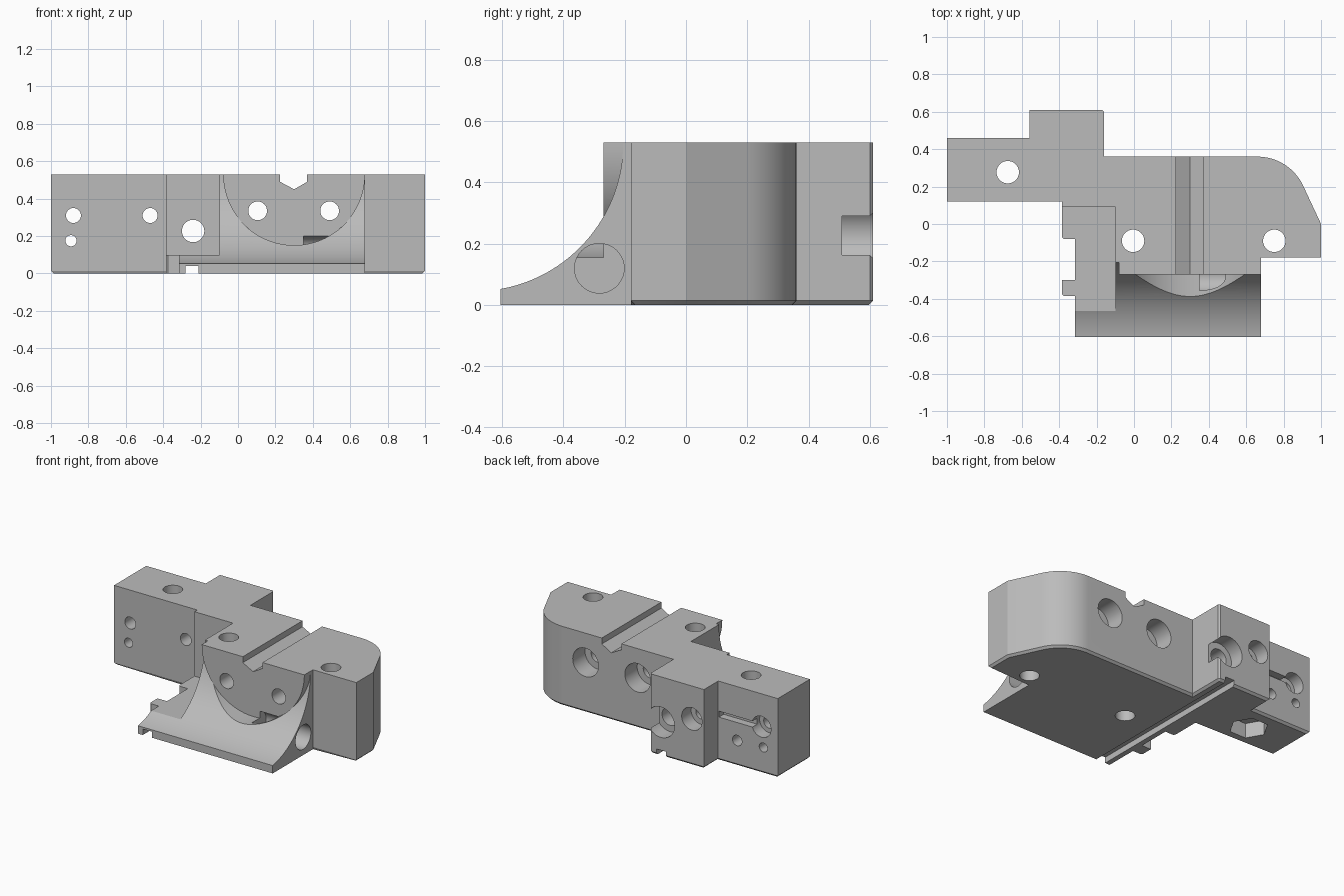
import bpy, bmesh
from math import sin, cos, pi, radians

cube = bpy.data.objects.get("Cube")
if cube:
    bpy.data.objects.remove(cube, do_unlink=True)

TOP = 0.53

grey = bpy.data.materials.new("machined_grey")
grey.use_nodes = True
colour = (0.5, 0.5, 0.5, 1)
grey.diffuse_color = colour
grey.node_tree.nodes["Principled BSDF"].inputs["Base Color"].default_value = colour


def arc(cu, cv, r, start, end, n):
    """Points on an arc, angles in degrees."""
    steps = [radians(start + (end - start) * i / n) for i in range(n + 1)]
    return [(cu + r * cos(t), cv + r * sin(t)) for t in steps]


def prism(name, pts, axis, a, b, chamfer=None):
    """Extrude a 2D profile along an axis from a to b."""
    place = {"x": lambda u, v, w: (w, u, v),
             "y": lambda u, v, w: (u, w, v),
             "z": lambda u, v, w: (u, v, w)}[axis]
    bm = bmesh.new()
    low = [bm.verts.new(place(u, v, a)) for u, v in pts]
    high = [bm.verts.new(place(u, v, b)) for u, v in pts]
    bm.faces.new(low)
    bm.faces.new(high)
    for i in range(len(pts)):
        j = (i + 1) % len(pts)
        bm.faces.new((low[i], low[j], high[j], high[i]))
    bmesh.ops.recalc_face_normals(bm, faces=bm.faces)
    if chamfer:
        edges = [e for e in bm.edges if chamfer(e)]
        bmesh.ops.bevel(bm, geom=edges, offset=0.014, segments=1,
                        affect="EDGES", clamp_overlap=True)
    mesh = bpy.data.meshes.new(name)
    bm.to_mesh(mesh)
    bm.free()
    mesh.materials.append(grey)
    obj = bpy.data.objects.new(name, mesh)
    bpy.context.collection.objects.link(obj)
    return obj


def combine(tool, operation="DIFFERENCE"):
    """Apply a boolean to the body and discard the tool."""
    tool.hide_render = True
    mod = body.modifiers.new("shape", "BOOLEAN")
    mod.operation = operation
    mod.solver = "EXACT"
    mod.object = tool
    bpy.context.view_layer.objects.active = body
    bpy.ops.object.modifier_apply(modifier=mod.name)
    bpy.data.objects.remove(tool, do_unlink=True)


def box(name, x0, x1, y0, y1, z0, z1):
    return prism(name, [(x0, y0), (x1, y0), (x1, y1), (x0, y1)], "z", z0, z1)


def drill(axis, u, v, r, a, b, sides=40):
    combine(prism("drill", arc(u, v, r, 0, 360, sides)[:-1], axis, a, b))


# Plan outline of the whole block, with a chamfered lower rim
outline = [(-1, 0.12), (-0.385, 0.12), (-0.385, -0.07), (-0.375, -0.08),
           (-0.315, -0.08), (-0.315, -0.3), (-0.385, -0.3), (-0.385, -0.375),
           (-0.375, -0.385), (-0.315, -0.385), (-0.315, -0.605),
           (0.68, -0.605), (0.68, -0.18), (1, -0.18), (1, 0)]
outline += arc(0.66, 0.09, 0.27, 25, 90, 20)
outline += [(-0.16, 0.36), (-0.16, 0.6), (-0.17, 0.61), (-0.56, 0.61),
            (-0.56, 0.46), (-1, 0.46)]


def lower_rim(edge):
    a, b = (v.co for v in edge.verts)
    front_plate = (a.y + b.y) / 2 < 0.1 and (a.x + b.x) / 2 < 0.7
    return max(a.z, b.z) < 0.001 and not front_plate


body = prism("clamp_body", outline, "z", 0, TOP, lower_rim)

# Left pocket and concave front slope
combine(box("pocket", -0.5, -0.1, -0.8, 0.09, 0.1, 0.7))
combine(prism("slope", arc(-0.69, TOP, 0.485, 0, 360, 160)[:-1], "x", -0.6, 0.9))

# Half-round boss, flat at the front, and the matching recess below it
half_disc = arc(0.3, TOP, 0.379, 180, 360, 56)
combine(prism("boss", half_disc, "y", -0.27, -0.12), "UNION")
recess = [(-0.079, 0.7)] + half_disc + [(0.679, 0.7)]
combine(prism("recess", recess, "y", -0.8, -0.27))

# V-bottomed channel across the top
combine(prism("channel", [(0.225, 0.7), (0.225, 0.49), (0.3, 0.45),
                          (0.37, 0.49), (0.37, 0.7)], "y", -0.5, 0.5))

# Keyway along the underside
combine(box("keyway", -0.28, -0.21, -0.8, 0.8, -0.1, 0.04))

# Front-to-back bores with counterbores: x, z, radius, back face, wide radius, depth
for x, z, r, back, wide, depth in [
        (0.105, 0.335, 0.05, 0.36, 0.095, 0.13),
        (0.49, 0.335, 0.05, 0.36, 0.095, 0.13),
        (-0.24, 0.227, 0.06, 0.61, 0.102, 0.1),
        (-0.47, 0.31, 0.04, 0.61, 0.075, 0.1),
        (-0.88, 0.31, 0.04, 0.46, 0.07, 0.08)]:
    drill("y", x, z, r, -0.8, 0.8)
    drill("y", x, z, wide, back - depth, 0.8)

# Small pin holes in the left arm
drill("y", -0.893, 0.175, 0.03, 0, 0.6)
drill("y", -0.7, 0.17, 0.035, 0.36, 0.6)

# Slot along the back of the left arm
combine(box("slot", -0.88, -0.565, 0.41, 0.5, 0.29, 0.33))

# Vertical bolt holes and the hexagonal nut pocket
for x, y in [(-0.675, 0.277), (-0.005, -0.09), (0.75, -0.09)]:
    drill("z", x, y, 0.06, -0.2, 0.8)
drill("z", -0.675, 0.277, 0.12, -0.2, 0.1, 6)

# Blind hole in the right side of the slope
drill("x", -0.283, 0.12, 0.081, 0.35, 0.9)

bpy.ops.object.select_all(action="DESELECT")
body.select_set(True)
bpy.context.view_layer.objects.active = body
bpy.ops.object.shade_smooth_by_angle(angle=radians(25))
